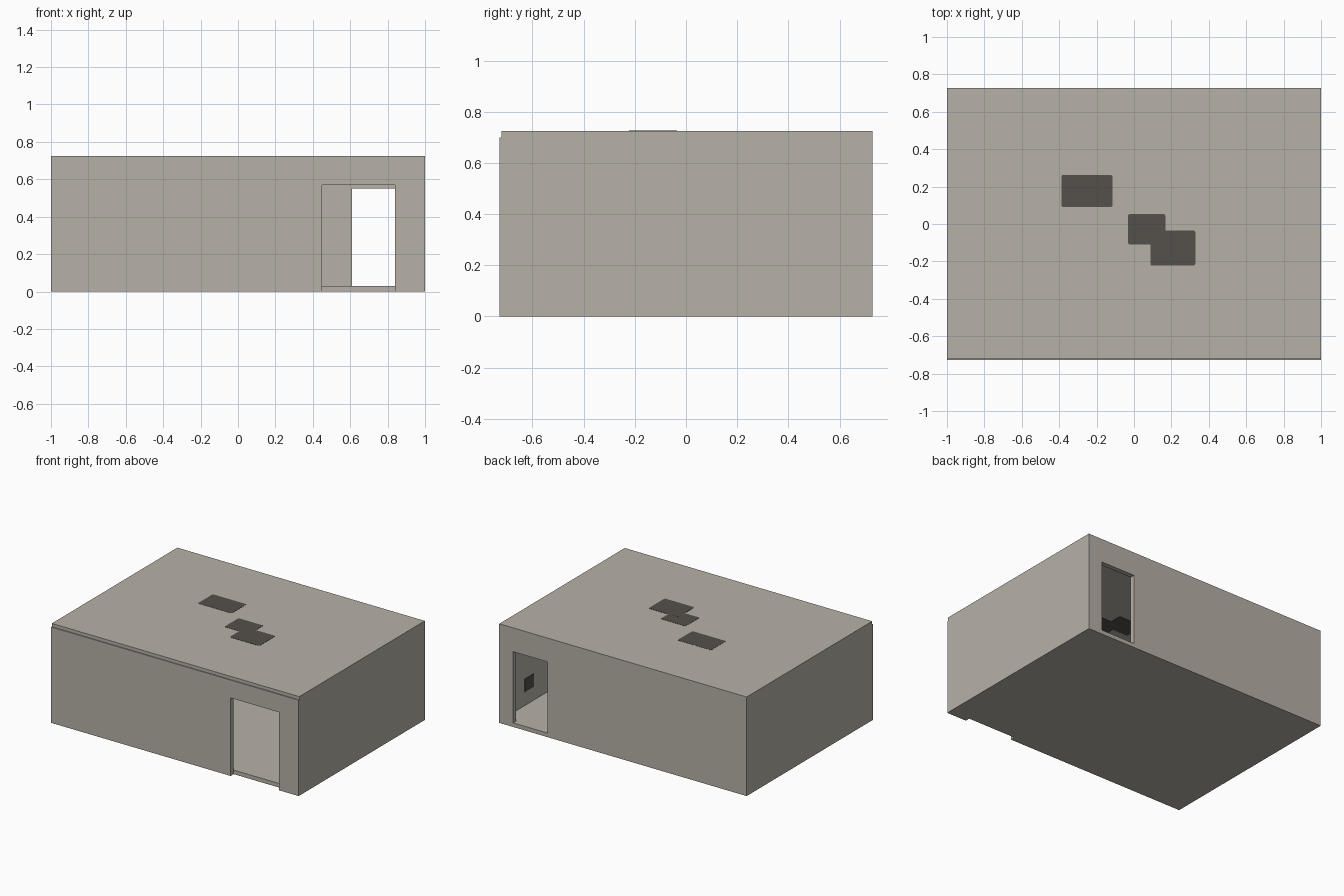
import bpy, bmesh
from mathutils import Matrix, Vector

if "Cube" in bpy.data.objects:
    bpy.data.objects.remove(bpy.data.objects["Cube"])


def material(name, rgb):
    m = bpy.data.materials.new(name)
    m.diffuse_color = (*rgb, 1)
    m.use_nodes = True
    m.node_tree.nodes["Principled BSDF"].inputs["Base Color"].default_value = m.diffuse_color
    return m


concrete = material("warm grey concrete", (0.47, 0.44, 0.385))
dark = material("dark grey patch", (0.09, 0.08, 0.07))


def finish(name, bm, mat):
    bmesh.ops.recalc_face_normals(bm, faces=bm.faces)
    me = bpy.data.meshes.new(name)
    bm.to_mesh(me)
    bm.free()
    me.materials.append(mat)
    ob = bpy.data.objects.new(name, me)
    bpy.context.collection.objects.link(ob)
    return ob


def box(bm, x, y, z):
    lo, hi = Vector((x[0], y[0], z[0])), Vector((x[1], y[1], z[1]))
    size = Matrix.Diagonal((*(hi - lo), 1))
    return bmesh.ops.create_cube(bm, size=1, matrix=Matrix.Translation((lo + hi) / 2) @ size)["verts"]


def wall_with_door(name, y, door_x, door_z):
    """Full-width wall: profile runs round the doorway, then is extruded in y."""
    (a, b), (s, t) = door_x, door_z
    bm = bmesh.new()
    xs, zs = (-1, a, b, 1), sorted({0, s, t, WALL_TOP})
    grid = {(x, z): bm.verts.new((x, y[0], z)) for x in xs for z in zs}
    for x0, x1 in zip(xs, xs[1:]):
        for z0, z1 in zip(zs, zs[1:]):
            if not (x0 == a and z0 >= s and z1 <= t):
                bm.faces.new([grid[p] for p in ((x0, z0), (x1, z0), (x1, z1), (x0, z1))])
    bmesh.ops.delete(bm, geom=[v for v in bm.verts if not v.link_faces], context='VERTS')
    ext = bmesh.ops.extrude_face_region(bm, geom=bm.faces[:], use_keep_orig=True)["geom"]
    moved = [v for v in ext if isinstance(v, bmesh.types.BMVert)]
    bmesh.ops.translate(bm, verts=moved, vec=(0, y[1] - y[0], 0))
    return finish(name, bm, concrete)


HY, T, S = 0.728, 0.035, 0.02          # half depth, wall thickness, side thickness
WALL_TOP, TOP, FLOOR = 0.70, 0.724, 0.03

# Front and back walls with doorways
wall_with_door("front_wall", (-HY, -HY + T), (0.45, 0.84), (0, 0.57))
wall_with_door("back_wall", (HY - T, HY), (0.61, 0.887), (FLOOR, 0.55))

# Side walls
for side, name in ((-1, "left_wall"), (1, "right_wall")):
    bm = bmesh.new()
    box(bm, sorted((side, side * (1 - S))), (-HY + T, HY - T), (0, WALL_TOP))
    finish(name, bm, concrete)

# Floor slab and roof slab (roof front edge sits slightly back)
bm = bmesh.new()
box(bm, (-1 + S, 1 - S), (-HY + T, HY - T), (0, FLOOR))
finish("floor", bm, concrete)
bm = bmesh.new()
box(bm, (-1, 1), (-HY + 0.007, HY), (WALL_TOP, TOP))
finish("roof", bm, concrete)

# Dark rounded patches painted on the roof and on the ceiling below
PATCHES = [((-0.388, -0.115), (0.09, 0.263)),
           ((-0.033, 0.168), (-0.11, 0.053)),
           ((0.088, 0.328), (-0.223, -0.035))]
for label, z0 in (("roof", TOP), ("ceiling", WALL_TOP - 0.002)):
    for i, (x, y) in enumerate(PATCHES):
        bm = bmesh.new()
        lift = 0.0003 * i              # keeps overlapping plates apart
        z = (z0, z0 + 0.001 + lift) if label == "roof" else (z0 - lift, WALL_TOP)
        box(bm, x, y, z)
        posts = [e for e in bm.edges if abs(e.verts[0].co.z - e.verts[1].co.z) > 1e-5]
        bmesh.ops.bevel(bm, geom=posts, offset=0.01, segments=2, profile=0.5, affect='EDGES')
        finish(f"{label}_patch_{i + 1}", bm, dark)

# Small dark plate on the inside of the right wall
bm = bmesh.new()
box(bm, (1 - S - 0.003, 1 - S), (0.36, 0.465), (0.13, 0.225))
finish("wall_plate", bm, dark)
